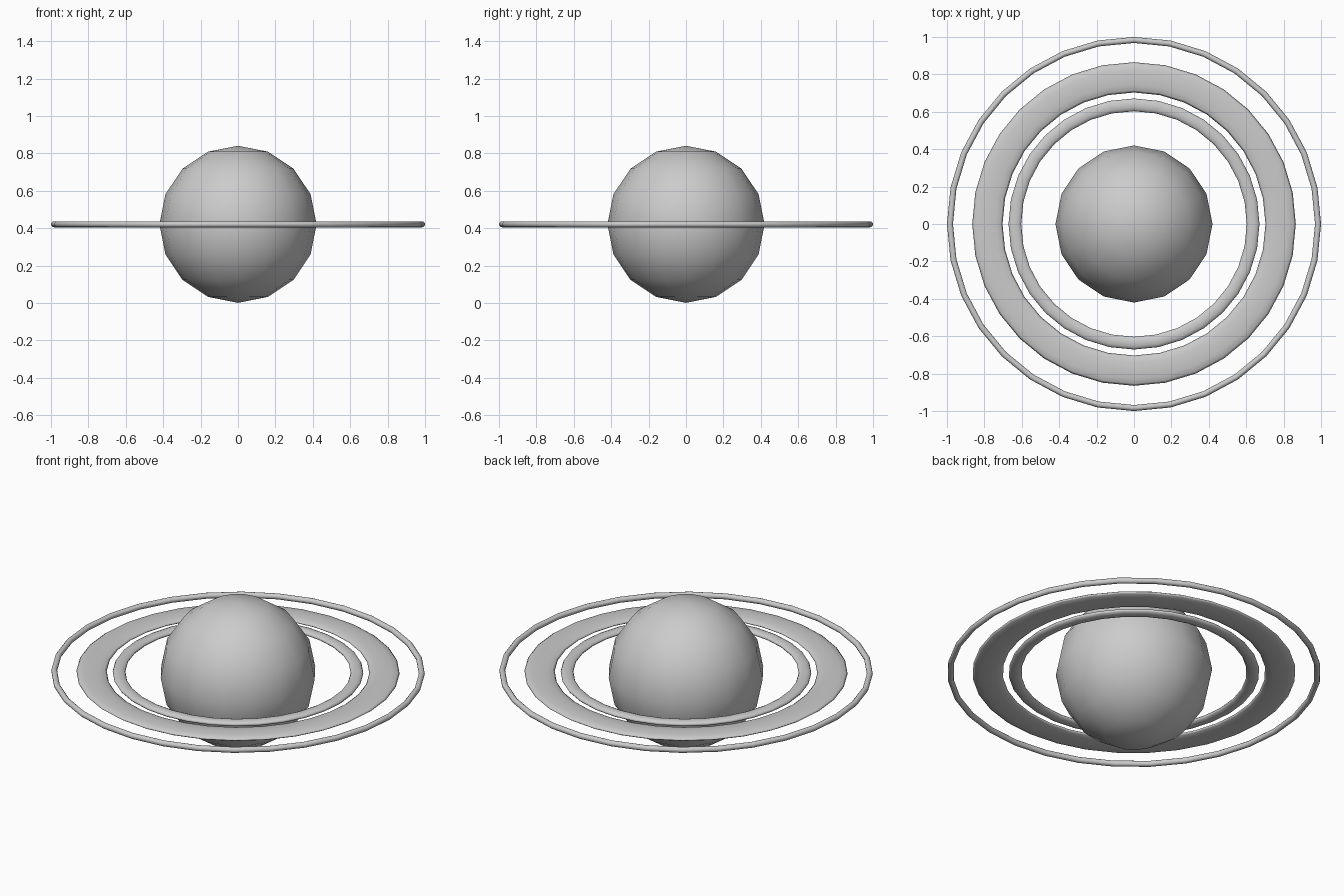
import bpy

if "Cube" in bpy.data.objects:
    bpy.data.objects.remove(bpy.data.objects["Cube"])

CENTRE = 0.421

grey = bpy.data.materials.new("light_grey")
grey.diffuse_color = (0.6, 0.6, 0.6, 1)
grey.use_nodes = True
grey.node_tree.nodes["Principled BSDF"].inputs["Base Color"].default_value = grey.diffuse_color


def finish(name):
    ob = bpy.context.object
    ob.name = name
    ob.data.materials.append(grey)
    bpy.ops.object.shade_smooth()
    return ob


# Planet globe
bpy.ops.mesh.primitive_uv_sphere_add(segments=16, ring_count=8, radius=0.42,
                                     location=(0, 0, CENTRE))
finish("planet")

# Flattened rings: name, inner radius, outer radius, half thickness
for name, inner, outer, half in (("inner_ring", 0.603, 0.671, 0.015),
                                 ("wide_ring", 0.703, 0.865, 0.015),
                                 ("outer_ring", 0.968, 1.0, 0.016)):
    minor = (outer - inner) / 2
    bpy.ops.mesh.primitive_torus_add(major_segments=32, minor_segments=12,
                                     major_radius=(outer + inner) / 2,
                                     minor_radius=minor,
                                     location=(0, 0, CENTRE))
    ring = finish(name)
    for v in ring.data.vertices:
        v.co.z *= half / minor
